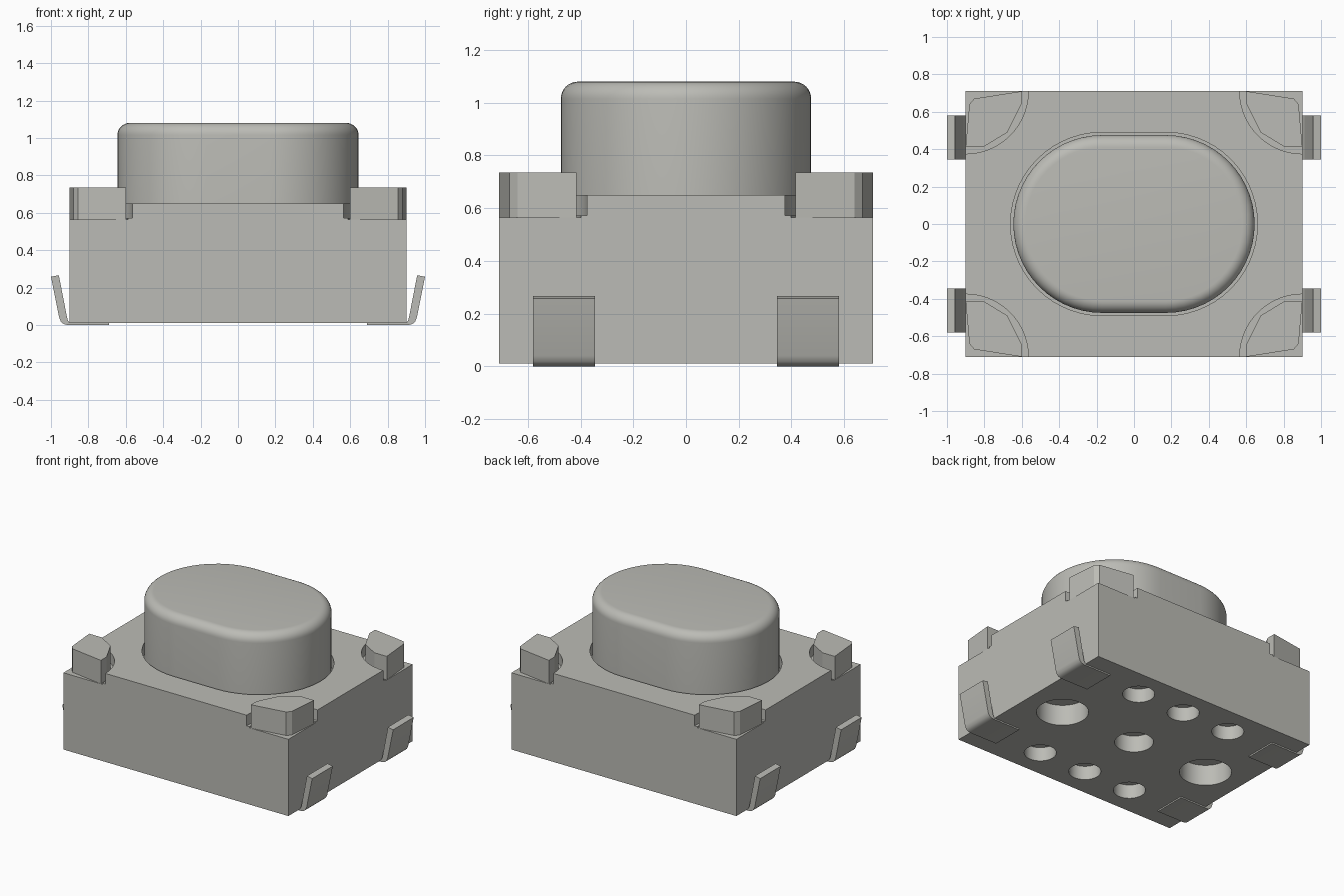
import bpy
import bmesh
import math

cube = bpy.data.objects.get("Cube")
if cube:
    bpy.data.objects.remove(cube, do_unlink=True)

grey = bpy.data.materials.new("light_grey")
grey.use_nodes = True
COLOUR = (0.50, 0.50, 0.465, 1.0)
grey.diffuse_color = COLOUR
grey.node_tree.nodes["Principled BSDF"].inputs["Base Color"].default_value = COLOUR


def loft(name, rings):
    """Closed solid through rings of 3D points that all have the same count."""
    bm = bmesh.new()
    loops = [[bm.verts.new(p) for p in ring] for ring in rings]
    n = len(loops[0])
    for a, b in zip(loops, loops[1:]):
        for i in range(n):
            j = (i + 1) % n
            bm.faces.new((a[i], a[j], b[j], b[i]))
    bm.faces.new(loops[0][::-1])
    bm.faces.new(loops[-1])
    bmesh.ops.recalc_face_normals(bm, faces=bm.faces[:])
    mesh = bpy.data.meshes.new(name)
    bm.to_mesh(mesh)
    bm.free()
    mesh.materials.append(grey)
    obj = bpy.data.objects.new(name, mesh)
    bpy.context.collection.objects.link(obj)
    return obj


def prism(name, outline, z0, z1):
    return loft(name, [[(x, y, z) for x, y in outline] for z in (z0, z1)])


def activate(obj):
    bpy.ops.object.select_all(action='DESELECT')
    obj.select_set(True)
    bpy.context.view_layer.objects.active = obj


def smooth(obj):
    activate(obj)
    bpy.ops.object.shade_smooth_by_angle(angle=math.radians(30))


def cut(obj, cutter):
    """Subtract the cutter and discard it."""
    cutter.hide_render = True
    mod = obj.modifiers.new("cut", 'BOOLEAN')
    mod.operation = 'DIFFERENCE'
    mod.solver = 'EXACT'
    mod.object = cutter
    activate(obj)
    bpy.ops.object.modifier_apply(modifier=mod.name)
    bpy.data.objects.remove(cutter, do_unlink=True)


def circle(cx, cy, r, n=40):
    return [(cx + r * math.cos(2 * math.pi * i / n),
             cy + r * math.sin(2 * math.pi * i / n)) for i in range(n)]


def stadium(r, half=0.17, n=28):
    pts = []
    for cx, start in ((half, -math.pi / 2), (-half, math.pi / 2)):
        for i in range(n + 1):
            a = start + math.pi * i / n
            pts.append((cx + r * math.cos(a), r * math.sin(a)))
    return pts


W, D = 0.90, 0.71


def notched_rectangle(r, n=14):
    """Rectangle with a concave quarter circle taken out of each corner."""
    pts = []
    for k, (sx, sy) in enumerate(((1, 1), (-1, 1), (-1, -1), (1, -1))):
        for i in range(n + 1):
            a = -math.pi / 2 + k * math.pi / 2 - math.pi / 2 * i / n
            pts.append((sx * W + r * math.cos(a), sy * D + r * math.sin(a)))
    return pts


# Housing with round pockets in the underside
body = prism("body", [(-W, -D), (W, -D), (W, D), (-W, D)], 0.01, 0.565)
pockets = [(0, 0, 0.127, 0.12), (0.61, 0, 0.17, 0.15), (-0.61, 0, 0.17, 0.15)]
pockets += [(x, y, 0.105, 0.10) for x in (-0.38, 0, 0.38) for y in (-0.5, 0.5)]
for x, y, r, depth in pockets:
    cut(body, prism("pocket_cutter", circle(x, y, r), -0.1, 0.01 + depth))
smooth(body)

# Thin film and cover plate around the button
for name, r, z0, z1 in (("film", 0.312, 0.565, 0.573),
                        ("cover_plate", 0.335, 0.573, 0.65)):
    plate = prism(name, notched_rectangle(r), z0, z1)
    cut(plate, prism("opening_cutter", stadium(0.49), 0.5, 0.8))
    smooth(plate)

# Button with a rounded top edge
FILLET, TOP, R = 0.065, 1.08, 0.475
rings = [[(x, y, 0.565) for x, y in stadium(R)]]
for i in range(9):
    a = math.pi / 2 * i / 8
    z = TOP - FILLET + FILLET * math.sin(a)
    rings.append([(x, y, z) for x, y in stadium(R - FILLET * (1 - math.cos(a)))])
smooth(loft("button", rings))

# Corner posts and bent leads, mirrored to all four corners
POST = [(0.90, 0.415), (0.88, 0.64), (0.855, 0.67), (0.60, 0.71),
        (0.60, 0.645), (0.677, 0.49), (0.80, 0.415)]
LEAD = [(0.69, 0.0), (0.912, 0.0), (0.932, 0.005), (0.947, 0.018),
        (0.956, 0.04), (1.0, 0.258), (0.958, 0.266), (0.915, 0.045),
        (0.911, 0.028), (0.90, 0.01), (0.69, 0.01)]
for sx, side in ((1, "left"), (-1, "right")):
    for sy, end in ((-1, "front"), (1, "back")):
        prism(f"post_{end}_{side}", [(sx * x, sy * y) for x, y in POST], 0.565, 0.735)
        lead = loft(f"lead_{end}_{side}",
                    [[(sx * x, sy * y, z) for x, z in LEAD] for y in (0.345, 0.58)])
        smooth(lead)
